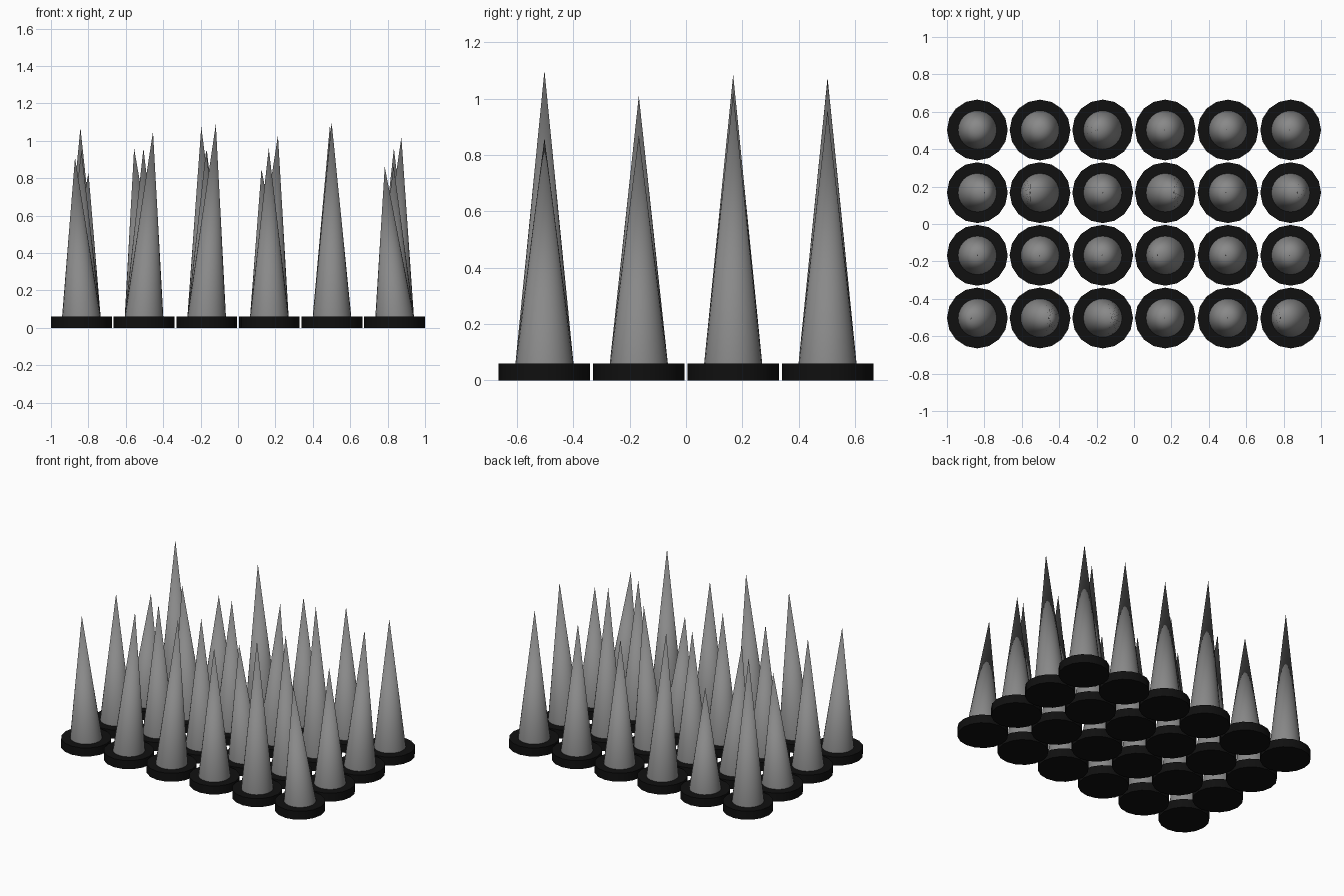
import bpy, bmesh, math

if "Cube" in bpy.data.objects:
    bpy.data.objects.remove(bpy.data.objects["Cube"])

def material(name, v):
    m = bpy.data.materials.new(name)
    m.diffuse_color = (v, v, v, 1)
    m.use_nodes = True
    m.node_tree.nodes["Principled BSDF"].inputs["Base Color"].default_value = m.diffuse_color
    return m

GREY = material("spike grey", 0.25)
BLACK = material("base black", 0.005)
STEP = 0.335
BASE_H = 0.06

# Tip of each spike per row, front to back: (sideways lean, tip height)
ROWS = [
    [(-0.034, 0.91), (0.048, 1.05), (0.049, 1.09), (-0.003, 0.96), (-0.002, 1.10), (-0.053, 0.86)],
    [(0.0, 0.95), (-0.003, 0.96), (-0.003, 0.95), (-0.042, 0.85), (-0.012, 1.01), (-0.006, 0.87)],
    [(0.038, 0.83), (-0.053, 0.96), (0.001, 0.95), (0.046, 1.03), (-0.011, 1.085), (0.036, 1.02)],
    [(-0.005, 1.07), (0.0, 0.77), (-0.029, 1.075), (-0.006, 0.935), (-0.008, 0.955), (-0.004, 0.96)],
]

def solid(name, mat, x, y, z, h, r1, r2, sides, lean=0):
    """Upright cylinder or cone; its top can be shifted sideways."""
    bm = bmesh.new()
    bmesh.ops.create_cone(bm, cap_ends=True, segments=sides, radius1=r1, radius2=r2, depth=h)
    for v in bm.verts:
        if v.co.z > 0:
            v.co.x += lean
        v.co.z += h / 2
    bmesh.ops.remove_doubles(bm, verts=bm.verts, dist=1e-5)
    me = bpy.data.meshes.new(name)
    bm.to_mesh(me)
    bm.free()
    me.materials.append(mat)
    ob = bpy.data.objects.new(name, me)
    ob.location = (x, y, z)
    bpy.context.collection.objects.link(ob)
    bpy.ops.object.select_all(action='DESELECT')
    ob.select_set(True)
    bpy.context.view_layer.objects.active = ob
    bpy.ops.object.shade_smooth_by_angle(angle=math.radians(30))

for j, row in enumerate(ROWS):
    for i, (lean, top) in enumerate(row):
        x, y = (i - 2.5) * STEP, (j - 1.5) * STEP
        # round base disc and leaning spike
        solid(f"base_disc_{j}_{i}", BLACK, x, y, 0, BASE_H, 0.1625, 0.1625, 16)
        solid(f"spike_{j}_{i}", GREY, x, y, BASE_H, top - BASE_H, 0.103, 0, 24, lean)
